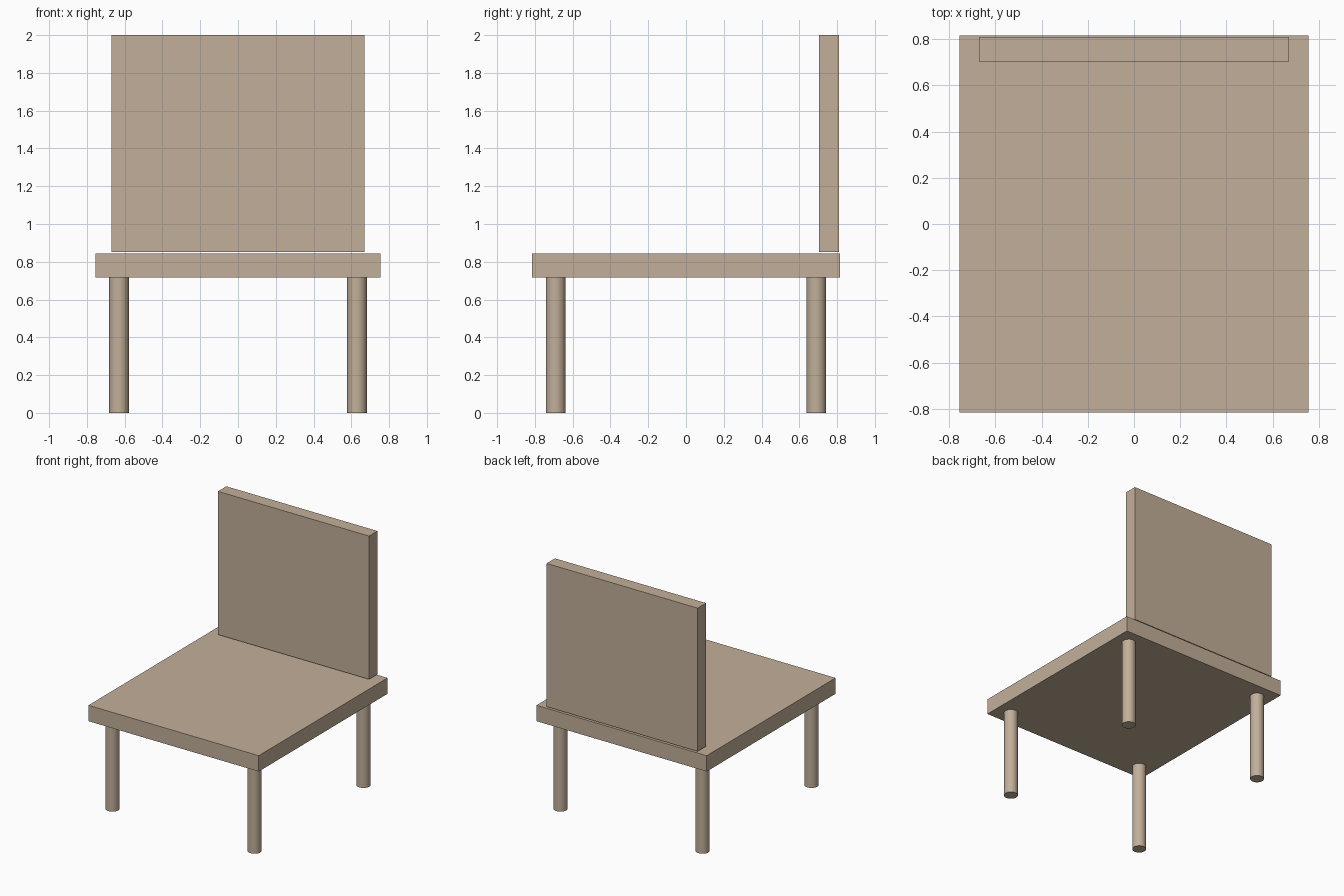
import bpy

if "Cube" in bpy.data.objects:
    bpy.data.objects.remove(bpy.data.objects["Cube"])

# Shared wood colour
wood = bpy.data.materials.new("wood")
wood.diffuse_color = (0.54, 0.43, 0.32, 1)
wood.use_nodes = True
wood.node_tree.nodes["Principled BSDF"].inputs["Base Color"].default_value = wood.diffuse_color


def box(name, low, high):
    centre = [(a + b) / 2 for a, b in zip(low, high)]
    bpy.ops.mesh.primitive_cube_add(size=1, location=centre)
    obj = bpy.context.object
    obj.name = name
    obj.scale = [b - a for a, b in zip(low, high)]
    bpy.ops.object.transform_apply(location=False, rotation=False, scale=True)
    obj.data.materials.append(wood)


def leg(name, x, y, radius=0.052, height=0.716):
    bpy.ops.mesh.primitive_cylinder_add(
        vertices=32, radius=radius, depth=height, location=(x, y, height / 2))
    obj = bpy.context.object
    obj.name = name
    obj.data.materials.append(wood)
    bpy.ops.object.shade_smooth_by_angle()


# Seat slab and upright back panel, which floats just above the seat
box("seat", (-0.755, -0.816, 0.716), (0.755, 0.816, 0.843))
box("backrest", (-0.67, 0.703, 0.852), (0.67, 0.809, 2.0))

# Four round legs
for row, y in (("front", -0.69), ("back", 0.69)):
    for side, x in (("left", -0.63), ("right", 0.63)):
        leg(f"{row}_{side}_leg", x, y)
